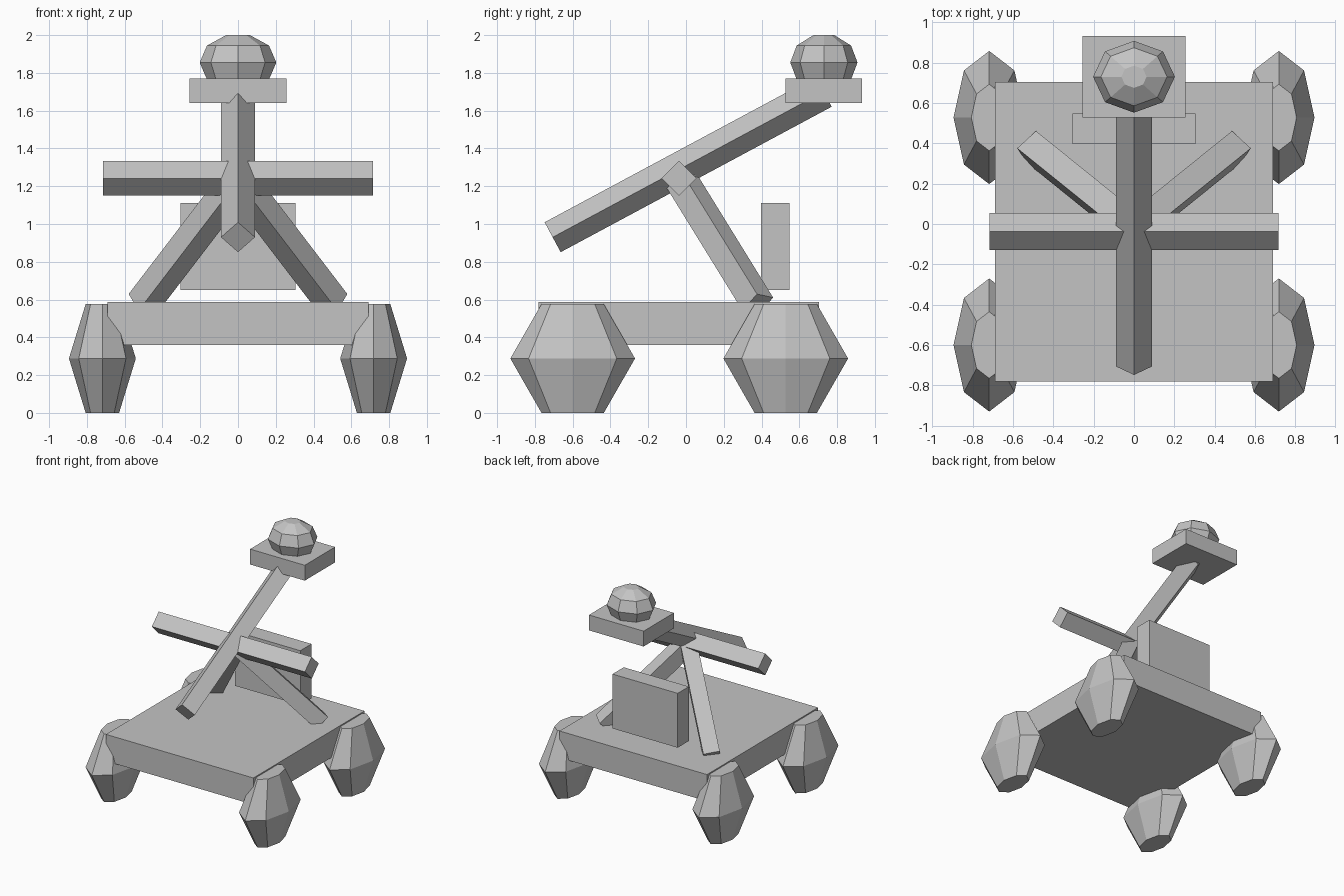
import bpy, bmesh, math
from mathutils import Vector, Matrix

if "Cube" in bpy.data.objects:
    bpy.data.objects.remove(bpy.data.objects["Cube"])

grey = bpy.data.materials.new("plain grey")
grey.diffuse_color = (0.55, 0.55, 0.55, 1)
grey.use_nodes = True
grey.node_tree.nodes["Principled BSDF"].inputs["Base Color"].default_value = grey.diffuse_color


def finish(name, bm):
    bmesh.ops.recalc_face_normals(bm, faces=bm.faces)
    mesh = bpy.data.meshes.new(name)
    bm.to_mesh(mesh)
    bm.free()
    mesh.materials.append(grey)
    obj = bpy.data.objects.new(name, mesh)
    bpy.context.collection.objects.link(obj)
    return obj


def box(name, lo, hi):
    """Axis-aligned block between two corners."""
    lo, hi = Vector(lo), Vector(hi)
    bm = bmesh.new()
    bmesh.ops.create_cube(bm, size=1)
    bmesh.ops.scale(bm, vec=hi - lo, verts=bm.verts)
    bmesh.ops.translate(bm, vec=(lo + hi) / 2, verts=bm.verts)
    return finish(name, bm)


def bar(name, start, end, side, width=0.128):
    """Square beam from start to end; side is the direction one face looks."""
    start, end, side = Vector(start), Vector(end), Vector(side)
    d = (end - start).normalized()
    e1 = (side - d * side.dot(d)).normalized()
    e2 = d.cross(e1)
    rot = Matrix((e1, e2, d)).transposed().to_4x4()
    bm = bmesh.new()
    bmesh.ops.create_cube(bm, size=1)
    bmesh.ops.scale(bm, vec=(width, width, (end - start).length), verts=bm.verts)
    bmesh.ops.transform(bm, matrix=Matrix.Translation((start + end) / 2) @ rot, verts=bm.verts)
    return finish(name, bm)


def faceted_ball(name, center, radii, latitudes):
    """Eight-sided ball with flat caps, one ring per latitude."""
    bm = bmesh.new()
    rings = []
    for lat in map(math.radians, latitudes):
        ring = []
        for i in range(8):
            a = i * math.pi / 4
            ring.append(bm.verts.new((
                center[0] + radii[0] * math.cos(lat) * math.cos(a),
                center[1] + radii[1] * math.cos(lat) * math.sin(a),
                center[2] + radii[2] * math.sin(lat))))
        rings.append(ring)
    for low, high in zip(rings, rings[1:]):
        for i in range(8):
            j = (i + 1) % 8
            bm.faces.new((low[i], low[j], high[j], high[i]))
    bm.faces.new(rings[0])
    bm.faces.new(rings[-1])
    return finish(name, bm)


# Base platform and the stop board floating above its rear
box("platform", (-0.69, -0.78, 0.36), (0.69, 0.705, 0.586))
box("stop_board", (-0.305, 0.397, 0.65), (0.305, 0.547, 1.11))

# Four chunky wheels
for side, s in (("left", -1), ("right", 1)):
    for end, y in (("front", -0.60), ("rear", 0.528)):
        faceted_ball(f"{end}_{side}_wheel", (s * 0.718, y, 0.288),
                     (0.177, 0.33, 0.3326), (-60, 0, 60))

# Sloping struts that hold up the crossbar
for side, s in (("left", -1), ("right", 1)):
    bar(f"{side}_strut", (s * 0.506, 0.38, 0.576), (0, -0.028, 1.237),
        (-s * 0.734, 0.664, -0.14))

# Crossbar and throwing arm, both turned on edge
bar("crossbar", (-0.716, -0.037, 1.242), (0.716, -0.037, 1.242), (0, 1, 1), 0.13)
slope = Vector((0, 1.435, 0.77)).normalized()
across = Vector((1, 0, 0))
bar("throwing_arm", (0, -0.706, 0.93), (0, 0.729, 1.70),
    across + across.cross(slope), 0.127)

# Tray at the end of the arm, with its load
box("tray", (-0.256, 0.527, 1.64), (0.256, 0.932, 1.77))
faceted_ball("load", (0, 0.73, 1.855), (0.203, 0.178, 0.1525), (-72, -36, 0, 36, 72))
